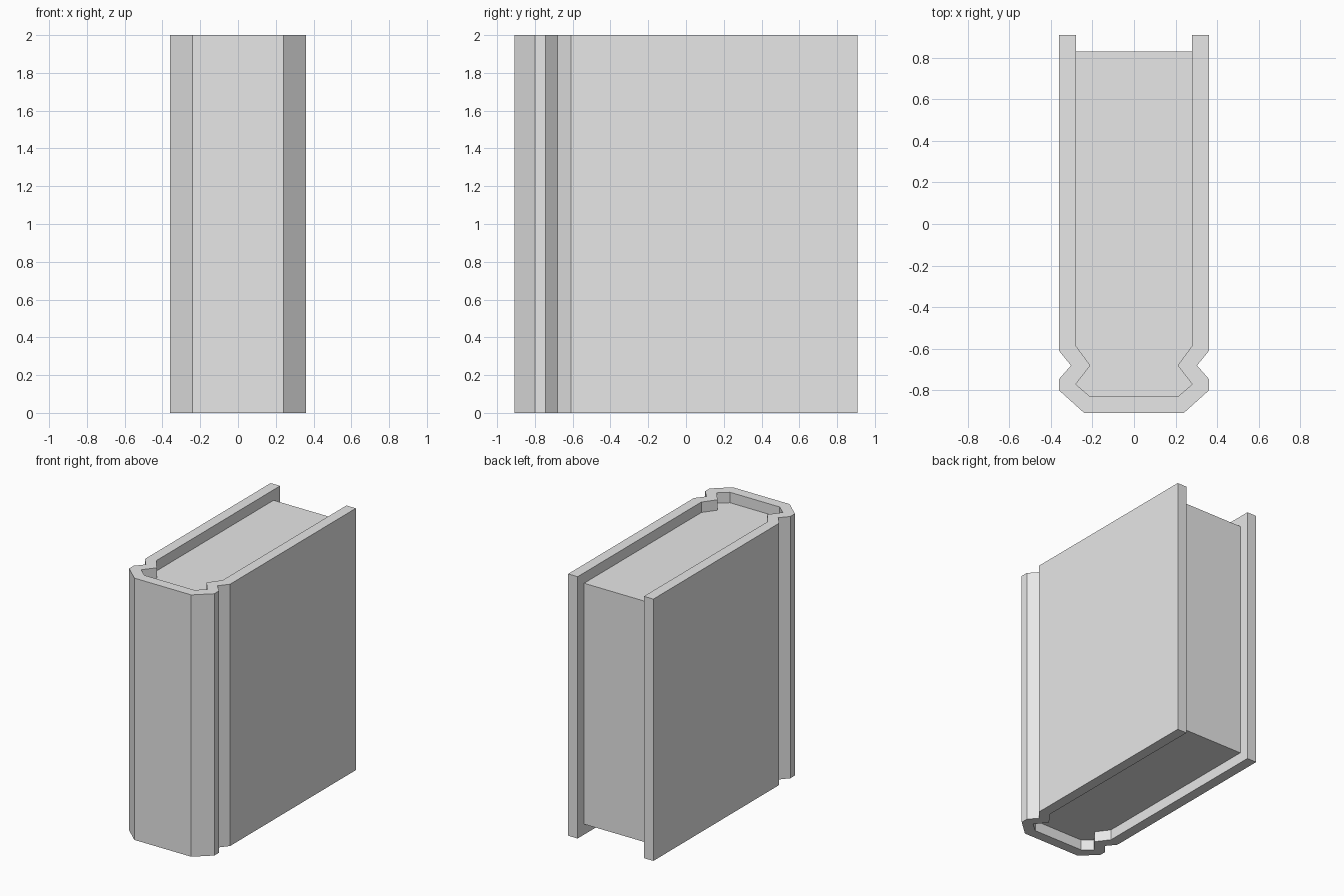
import bpy
import bmesh

default_cube = bpy.data.objects.get("Cube")
if default_cube:
    bpy.data.objects.remove(default_cube, do_unlink=True)

# Single plain colour
GREY = (0.8, 0.8, 0.8, 1.0)
grey = bpy.data.materials.new("light_grey")
grey.use_nodes = True
grey.diffuse_color = GREY
grey.node_tree.nodes["Principled BSDF"].inputs["Base Color"].default_value = GREY


def mirrored(half):
    """Continue an outline on the -x side, in reverse order."""
    return half + [(-x, y) for x, y in reversed(half)]


def extrude_outline(name, outline, bottom, top):
    """Raise a closed xy outline from bottom to top as a solid."""
    bm = bmesh.new()
    base = bm.faces.new([bm.verts.new((x, y, bottom)) for x, y in outline])
    result = bmesh.ops.extrude_face_region(bm, geom=[base], use_keep_orig=True)
    for item in result["geom"]:
        if isinstance(item, bmesh.types.BMVert):
            item.co.z = top
    bmesh.ops.recalc_face_normals(bm, faces=bm.faces)
    mesh = bpy.data.meshes.new(name)
    bm.to_mesh(mesh)
    bm.free()
    mesh.materials.append(grey)
    obj = bpy.data.objects.new(name, mesh)
    bpy.context.collection.objects.link(obj)
    return obj


# Outlines of the left half, from the open edge round to the spine
outer = [(0.36, 0.908), (0.36, -0.61), (0.303, -0.68),
         (0.36, -0.745), (0.36, -0.80), (0.24, -0.908)]
inner = [(0.28, 0.908), (0.28, -0.585), (0.21, -0.68),
         (0.28, -0.77), (0.21, -0.83)]

# Cover: both boards, hinge grooves and spine in one shell
extrude_outline("cover", mirrored(outer) + mirrored(inner)[::-1], 0.0, 2.0)

# Page block: fills the cover, set back from its three open edges
pages = [(0.28, 0.83)] + inner[1:]
extrude_outline("page_block", mirrored(pages), 0.08, 1.92)
